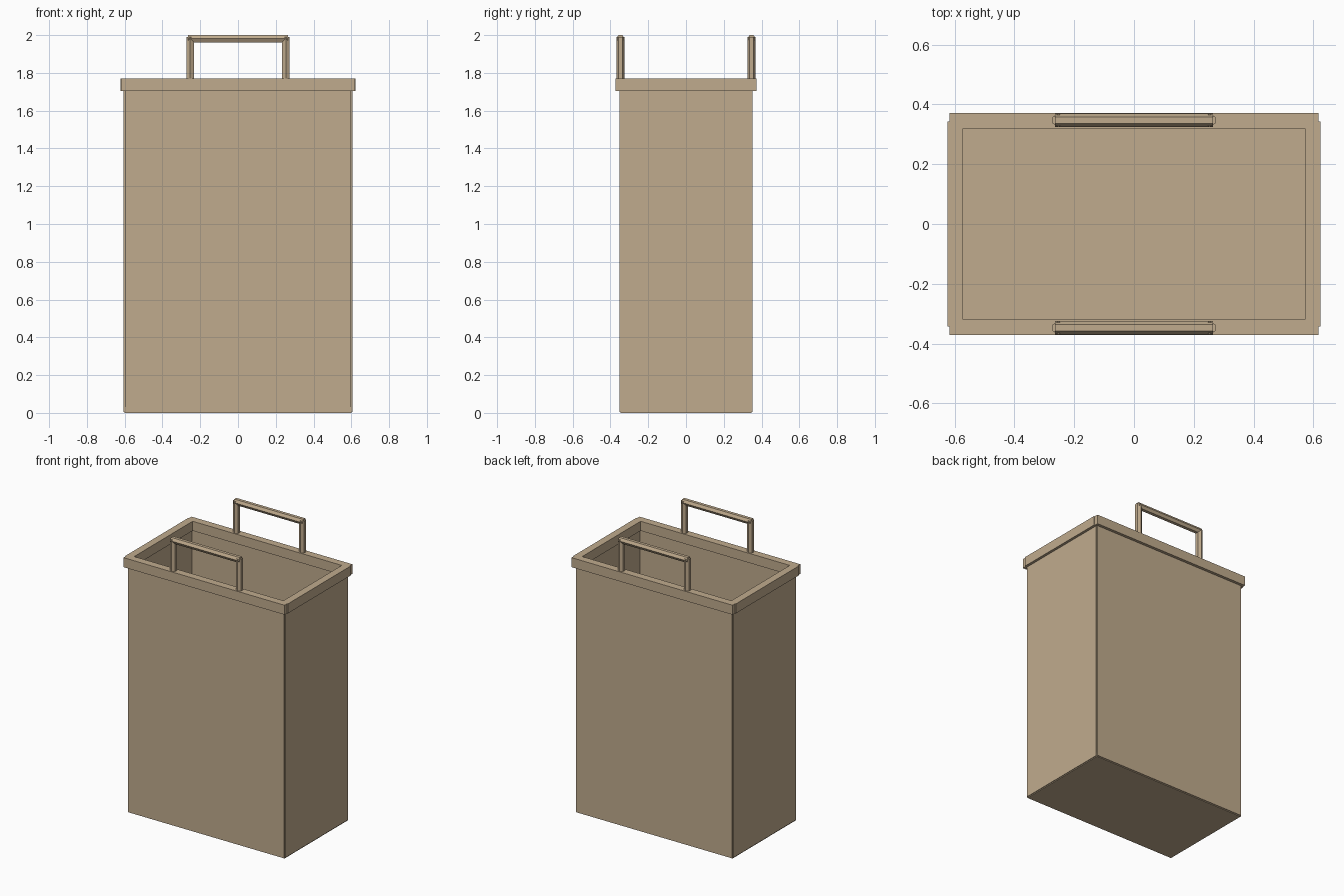
import bpy
from math import pi

if "Cube" in bpy.data.objects:
    bpy.data.objects.remove(bpy.data.objects["Cube"])

kraft = bpy.data.materials.new("kraft_paper")
kraft.diffuse_color = (0.53, 0.41, 0.27, 1)
kraft.use_nodes = True
kraft.node_tree.nodes["Principled BSDF"].inputs["Base Color"].default_value = kraft.diffuse_color


def finish(name):
    ob = bpy.context.object
    ob.name = name
    ob.data.materials.append(kraft)
    return ob


def box(name, x0, x1, y0, y1, z0, z1):
    bpy.ops.mesh.primitive_cube_add(
        size=1, location=((x0 + x1) / 2, (y0 + y1) / 2, (z0 + z1) / 2))
    bpy.context.object.scale = (x1 - x0, y1 - y0, z1 - z0)
    bpy.ops.object.transform_apply(location=False, rotation=False, scale=True)
    return finish(name)


def rod(name, length, loc, rot=(0, 0, 0)):
    # six-sided rod, points along y
    bpy.ops.mesh.primitive_cylinder_add(
        vertices=6, radius=0.022, depth=length, location=loc, rotation=rot)
    return finish(name)


# floor
box("floor", -0.6, 0.6, -0.347, 0.347, 0, 0.03)

# walls and rim strips, each pair on opposite sides
for s, side, face in ((-1, "left", "front"), (1, "right", "back")):
    x0, x1 = sorted((s * 0.58, s * 0.605))
    box(side + "_wall", x0, x1, -0.343, 0.343, 0.006, 1.74)
    y0, y1 = sorted((s * 0.327, s * 0.352))
    box(face + "_wall", -0.599, 0.599, y0, y1, 0.006, 1.74)
    x0, x1 = sorted((s * 0.572, s * 0.623))
    box(side + "_rim", x0, x1, -0.343, 0.343, 1.704, 1.77)
    y0, y1 = sorted((s * 0.32, s * 0.372))
    box(face + "_rim", -0.617, 0.617, y0, y1, 1.704, 1.77)

    # handle: two posts and a grip bar
    y = s * 0.347
    for p, post in ((-1, "left"), (1, "right")):
        rod(f"{face}_handle_{post}_post", 0.245, (p * 0.253, y, 1.8675))
    rod(face + "_handle_bar", 0.528, (0, y, 1.981), (0, pi / 2, 0))
